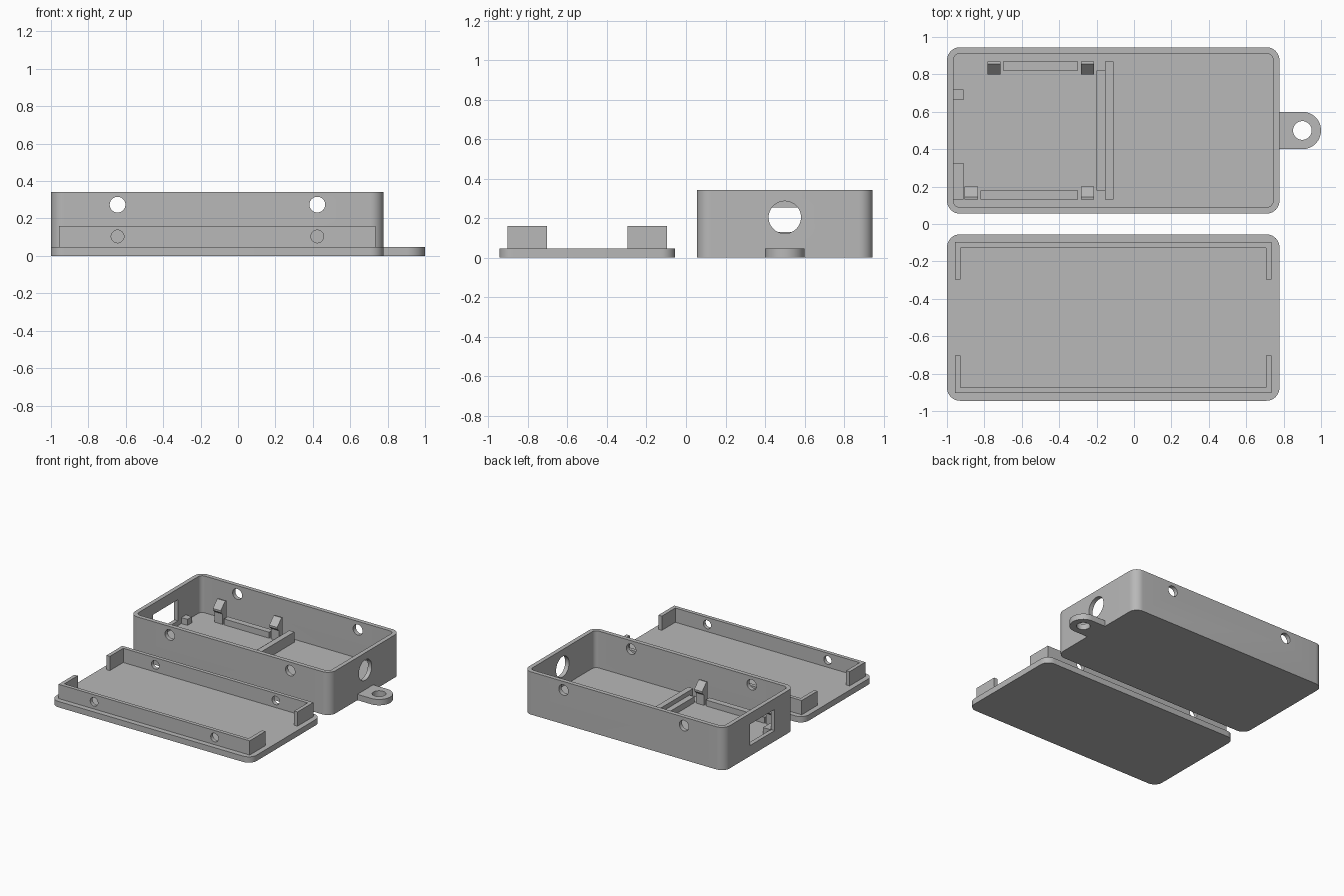
import bpy, bmesh, math
from mathutils import Matrix

if "Cube" in bpy.data.objects:
    bpy.data.objects.remove(bpy.data.objects["Cube"], do_unlink=True)

GREY = bpy.data.materials.new("plain_grey")
GREY.use_nodes = True
GREY.diffuse_color = (0.48, 0.48, 0.48, 1)
GREY.node_tree.nodes["Principled BSDF"].inputs["Base Color"].default_value = (0.48, 0.48, 0.48, 1)

LEFT, RIGHT = -1.0, 0.778       # case ends
NEAR, FAR = 0.055, 0.945        # case sides
MID = (NEAR + FAR) / 2
FLOOR, TOP, WALL = 0.047, 0.342, 0.034
HOLE_XS = (-0.644, 0.424)


def prism(name, outline, start, end, axis="z"):
    """Extrude a 2D outline along z, x (outline is y,z) or y (outline is x,z)."""
    place = {"z": lambda a, b, t: (a, b, t),
             "x": lambda a, b, t: (t, a, b),
             "y": lambda a, b, t: (a, t, b)}[axis]
    bm = bmesh.new()
    face = bm.faces.new([bm.verts.new(place(a, b, start)) for a, b in outline])
    ext = bmesh.ops.extrude_face_region(bm, geom=[face], use_keep_orig=True)
    new = [g for g in ext["geom"] if isinstance(g, bmesh.types.BMVert)]
    shift = place(0, 0, end - start)
    bmesh.ops.translate(bm, verts=new, vec=shift)
    bmesh.ops.recalc_face_normals(bm, faces=bm.faces)
    mesh = bpy.data.meshes.new(name)
    bm.to_mesh(mesh)
    bm.free()
    mesh.materials.append(GREY)
    obj = bpy.data.objects.new(name, mesh)
    bpy.context.collection.objects.link(obj)
    return obj


def arc(cx, cy, r, a0, a1, n):
    return [(cx + r * math.cos(math.radians(a0 + (a1 - a0) * i / n)),
             cy + r * math.sin(math.radians(a0 + (a1 - a0) * i / n))) for i in range(n + 1)]


def circle(cx, cy, r, n=48):
    return arc(cx, cy, r, 0, 360, n)[:-1]


def rect(x0, x1, y0, y1):
    return [(x0, y0), (x1, y0), (x1, y1), (x0, y1)]


def rounded(x0, x1, y0, y1, r):
    corners = ((x1 - r, y1 - r), (x0 + r, y1 - r), (x0 + r, y0 + r), (x1 - r, y0 + r))
    return [p for i, (cx, cy) in enumerate(corners)
            for p in arc(cx, cy, r, 90 * i, 90 * i + 90, 10)]


def box(name, x0, x1, y0, y1, z0, z1):
    return prism(name, rect(x0, x1, y0, y1), z0, z1)


def combine(obj, others, operation="DIFFERENCE"):
    """Apply booleans and discard the helper solids."""
    for other in others:
        other.hide_render = True
        mod = obj.modifiers.new("combine", "BOOLEAN")
        mod.operation, mod.solver, mod.object = operation, "EXACT", other
    bpy.context.view_layer.update()
    baked = bpy.data.meshes.new_from_object(obj.evaluated_get(bpy.context.evaluated_depsgraph_get()))
    obj.modifiers.clear()
    obj.data = baked
    for other in others:
        bpy.data.objects.remove(other, do_unlink=True)


# Case shell: cavity, screw holes, cable hole and port window
case = prism("case_shell", rounded(LEFT, RIGHT, NEAR, FAR, 0.07), 0, TOP)
cuts = [prism("cavity", rounded(LEFT + WALL, RIGHT - WALL, NEAR + WALL, FAR - WALL, 0.036), FLOOR, TOP + 0.1)]
combine(case, cuts)
cuts = [prism("screw_hole", circle(x, 0.274, 0.042), NEAR - 0.1, FAR + 0.1, "y") for x in HOLE_XS]
cuts.append(prism("cable_hole", circle(MID, 0.204, 0.082), RIGHT - 0.1, RIGHT + 0.1, "x"))
cuts.append(box("port_window", LEFT - 0.1, LEFT + 0.1, 0.305, 0.62, 0.085, 0.255))
combine(case, cuts)

# Hanging tab with a ring hole
tab = prism("hanging_tab", [(RIGHT - 0.01, MID - 0.1)] + arc(0.9, MID, 0.1, -90, 90, 28)
            + [(RIGHT - 0.01, MID + 0.1)], 0, FLOOR)
combine(tab, [prism("ring_hole", circle(0.9, MID, 0.05), -0.1, 0.2)])

# Board cradle: ledges, end stop and corner supports
BASE, LEDGE = FLOOR - 0.005, 0.095
IN, OUT = 0.322, 0.37           # half widths of the board and of the cradle
box("far_ledge", -0.70, -0.30, MID + IN, MID + OUT, BASE, LEDGE)
box("near_ledge", -0.82, -0.30, MID - OUT, MID - IN, BASE, LEDGE)
box("end_ledge", -0.20, -0.15, MID - IN, MID + IN, BASE, LEDGE)
box("end_stop", -0.155, -0.11, MID - OUT, MID + OUT, BASE, 0.13)
box("corner_support", LEFT + WALL - 0.005, -0.912, MID - OUT, 0.327, BASE, LEDGE)
box("small_support", LEFT + WALL - 0.005, -0.912, 0.663, 0.72, BASE, LEDGE)

# Snap clips with sloped hooks that lean over the board
HOOK = [(OUT, BASE), (OUT, 0.22), (0.355, 0.222), (0.30, 0.165),
        (0.30, 0.15), (IN, 0.13), (IN, BASE)]
for name, x, side in (("far_clip_a", -0.783, 1), ("far_clip_b", -0.283, 1),
                      ("near_clip_a", -0.905, -1), ("near_clip_b", -0.283, -1)):
    prism(name, [(MID + side * y, z) for y, z in HOOK], x, x + 0.07, "x")

# Lid plate
prism("lid_plate", rounded(LEFT, RIGHT, -FAR, -NEAR, 0.07), 0, FLOOR)

# Lid rims: two C-shaped lips with screw holes
RX0, RX1, THICK, LEG = LEFT + 0.042, RIGHT - 0.042, 0.03, 0.2
for name, side in (("near_lid_rim", -1), ("far_lid_rim", 1)):
    edge = 0.403
    outline = [(RX0, edge), (RX1, edge), (RX1, edge - LEG), (RX1 - THICK, edge - LEG),
               (RX1 - THICK, edge - THICK), (RX0 + THICK, edge - THICK),
               (RX0 + THICK, edge - LEG), (RX0, edge - LEG)]
    rim = prism(name, [(x, -MID + side * y) for x, y in outline], BASE, 0.161)
    combine(rim, [prism("rim_hole", circle(x, 0.104, 0.034), -FAR - 0.1, -NEAR + 0.1, "y")
                  for x in HOLE_XS])

# Smooth the curved walls, keep the edges crisp
for obj in bpy.context.scene.objects:
    obj.select_set(obj.type == "MESH")
bpy.context.view_layer.objects.active = case
bpy.ops.object.shade_smooth_by_angle(angle=math.radians(30))
